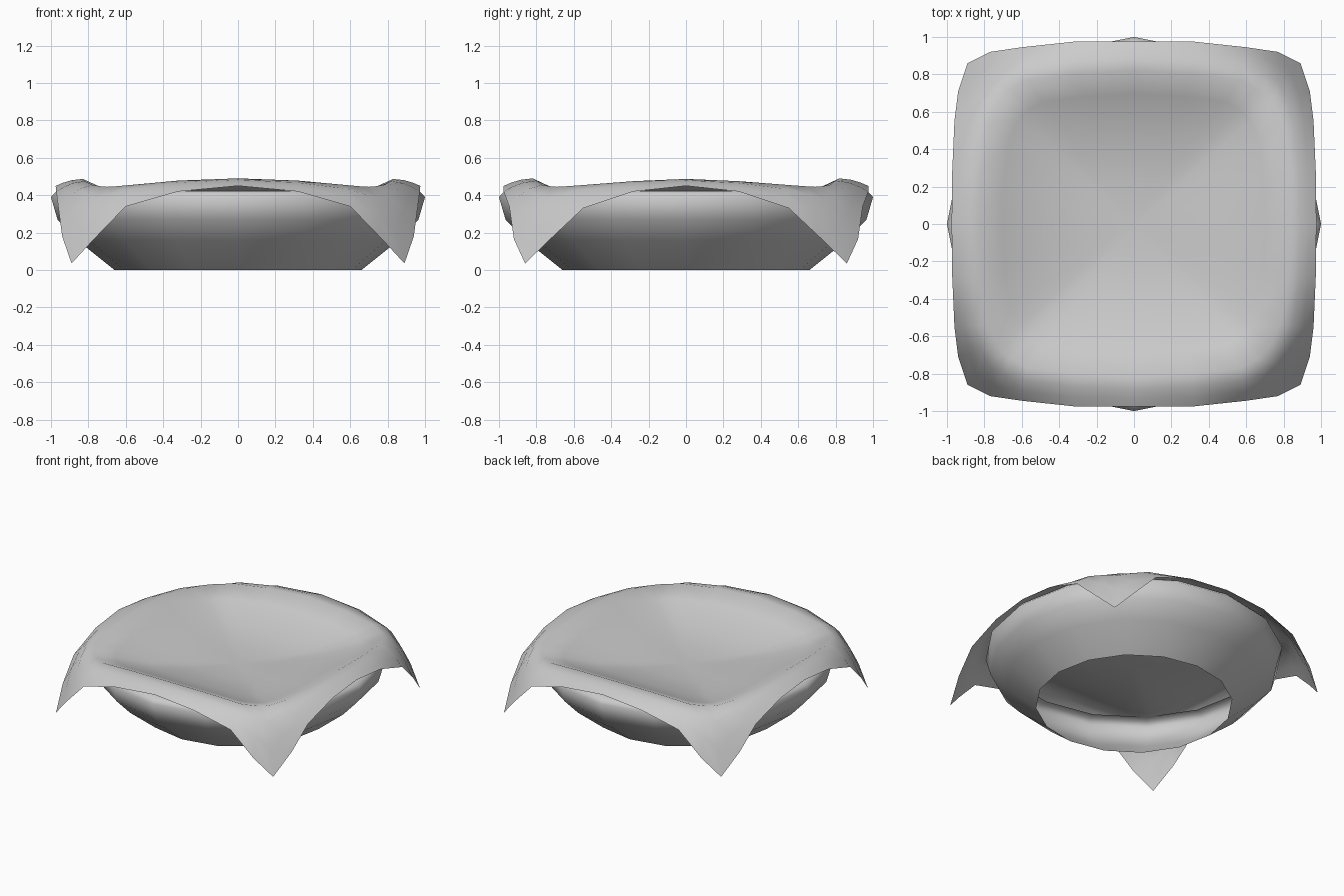
import bpy, bmesh, math

if "Cube" in bpy.data.objects:
    bpy.data.objects.remove(bpy.data.objects["Cube"])


def loft(name, rings, center=None):
    """Skin a stack of closed rings, optionally closing the first one to a centre point."""
    bm = bmesh.new()
    loops = [[bm.verts.new(p) for p in ring] for ring in rings]
    n = len(loops[0])
    for a, b in zip(loops, loops[1:]):
        for i in range(n):
            j = (i + 1) % n
            bm.faces.new((a[i], a[j], b[j], b[i]))
    if center:
        c = bm.verts.new(center)
        for i in range(n):
            bm.faces.new((c, loops[0][(i + 1) % n], loops[0][i]))
    bmesh.ops.recalc_face_normals(bm, faces=bm.faces)
    mesh = bpy.data.meshes.new(name)
    bm.to_mesh(mesh)
    bm.free()
    mesh.shade_smooth()
    obj = bpy.data.objects.new(name, mesh)
    bpy.context.collection.objects.link(obj)
    return obj


def full_ring(quarter):
    """Mirror a front-middle to right-middle quarter into a whole closed ring."""
    right = quarter + [(x, -y, z) for x, y, z in quarter[-2::-1]]
    return right + [(-x, y, z) for x, y, z in right[-2:0:-1]]


# Round basket wall, open at the bottom, 16 sides
profile = [(0.66, 0), (0.86, 0.16), (0.965, 0.27), (1.0, 0.39), (0.97, 0.422), (0.92, 0.425)]
angles = [i * math.tau / 16 for i in range(16)]
loft("basket_wall", [[(r * math.cos(a), r * math.sin(a), z) for a in angles] for r, z in profile])

# Cloth: hanging hem and the ridge where it folds over the basket rim
hem = [(0, -.975, .45), (.32, -.975, .42), (.60, -.945, .34), (.77, -.92, .165), (.89, -.86, .035),
       (.94, -.71, .18), (.96, -.55, .33), (.972, -.28, .42), (.975, 0, .45)]
ridge = [(0, -.82, .49), (.32, -.80, .478), (.57, -.77, .455), (.66, -.72, .447), (.70, -.69, .445),
         (.73, -.65, .447), (.78, -.54, .455), (.82, -.28, .475), (.83, 0, .487)]


def between(t, bulge):
    return [tuple(a + (b - a) * t for a, b in zip(p, q))[:2]
            + (p[2] + (q[2] - p[2]) * (t - bulge),) for p, q in zip(ridge, hem)]


# Cloth: shallow dish inside the ridge
low = 0.31
dish = [[(x * f, y * f, low + (z - low) * g) for x, y, z in ridge]
        for f, g in ((0.3, 0.05), (0.6, 0.25), (0.85, 0.68))]
quarters = dish + [ridge, between(0.4, 0.22), between(0.72, 0.17), hem]
loft("draped_cloth", [full_ring(q) for q in quarters], (0, 0, low))
